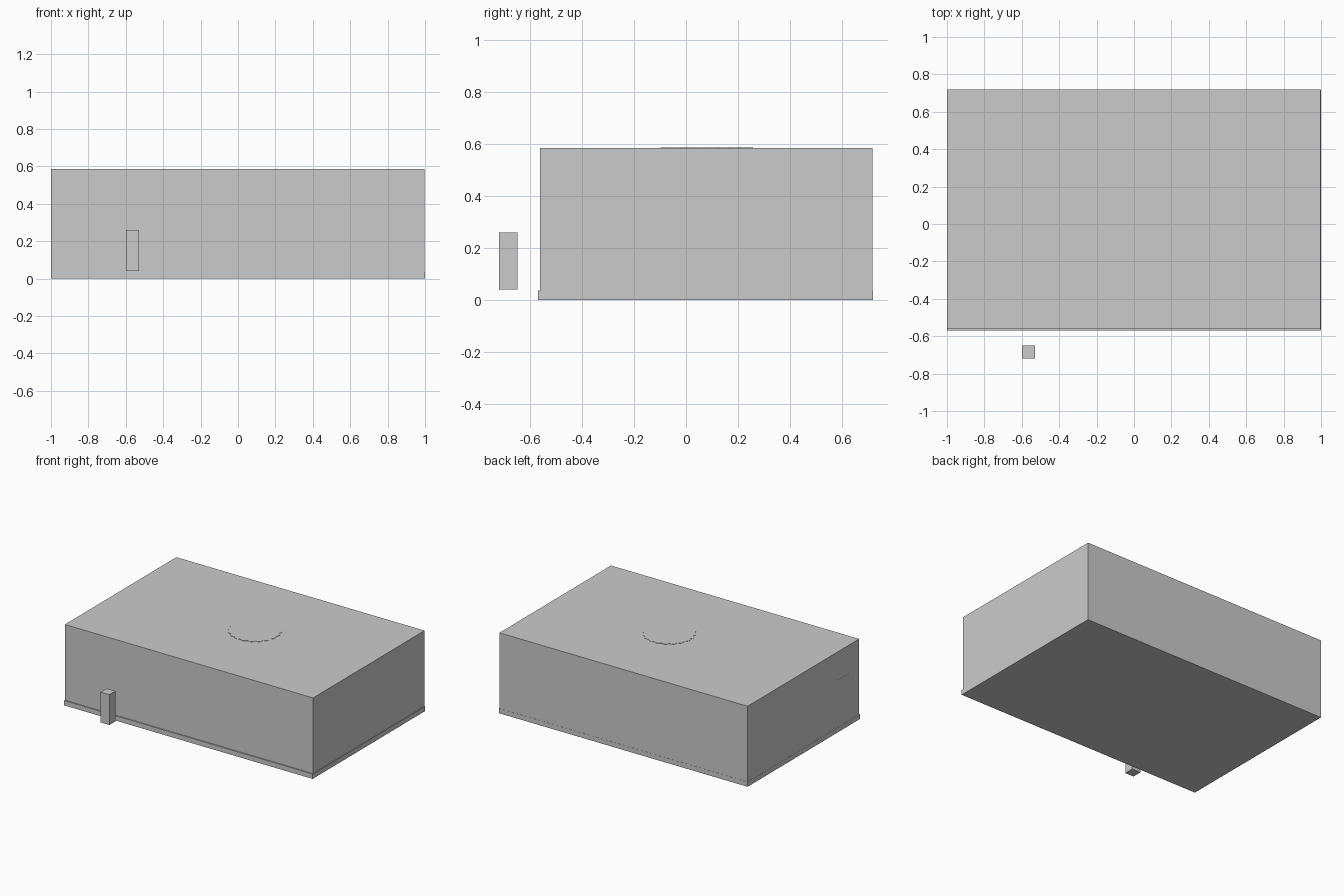
import bpy, bmesh, math

if "Cube" in bpy.data.objects:
    bpy.data.objects.remove(bpy.data.objects["Cube"])


def box(name, x0, x1, y0, y1, z0, z1):
    """Axis-aligned box given by its extents."""
    bm = bmesh.new()
    bmesh.ops.create_cube(bm, size=1)
    for v in bm.verts:
        v.co = ((x0 + x1) / 2 + v.co.x * (x1 - x0),
                (y0 + y1) / 2 + v.co.y * (y1 - y0),
                (z0 + z1) / 2 + v.co.z * (z1 - z0))
    return add(name, bm)


def add(name, bm):
    mesh = bpy.data.meshes.new(name)
    bm.to_mesh(mesh)
    bm.free()
    obj = bpy.data.objects.new(name, mesh)
    bpy.context.collection.objects.link(obj)
    return obj


def scalloped_disc(name, cx, cy, z0, z1, r_in, r_out, lobes, steps=6):
    """Thin disc whose rim is a ring of rounded lobes."""
    bm = bmesh.new()
    n = lobes * steps
    ring = []
    for i in range(n):
        a = 2 * math.pi * i / n
        r = r_in + (r_out - r_in) * math.sin(math.pi * (i % steps) / steps)
        ring.append(bm.verts.new((cx + r * math.cos(a), cy + r * math.sin(a), z0)))
    face = bm.faces.new(ring)
    ext = bmesh.ops.extrude_face_region(bm, geom=[face])
    for g in ext["geom"]:
        if isinstance(g, bmesh.types.BMVert):
            g.co.z = z1
    bmesh.ops.recalc_face_normals(bm, faces=bm.faces)
    return add(name, bm)


# floor slab, slightly proud of the walls at the front and right
box("floor_slab", -1.0, 1.0, -0.57, 0.72, 0.0, 0.035)

# closed main body
box("main_body", -0.999, 0.997, -0.562, 0.719, 0.03, 0.585)

# thin panel almost flush with the left wall
box("left_panel", -1.0, -0.98, -0.46, -0.30, 0.036, 0.38)

# small free-standing block in front
box("front_block", -0.60, -0.53, -0.72, -0.65, 0.04, 0.26)

# pale scalloped disc on the top
disc = scalloped_disc("top_disc", 0.08, 0.08, 0.58, 0.587, 0.168, 0.181, 20)
pale = bpy.data.materials.new("pale")
pale.diffuse_color = (0.93, 0.93, 0.93, 1)
pale.use_nodes = True
pale.node_tree.nodes["Principled BSDF"].inputs["Base Color"].default_value = pale.diffuse_color
disc.data.materials.append(pale)
